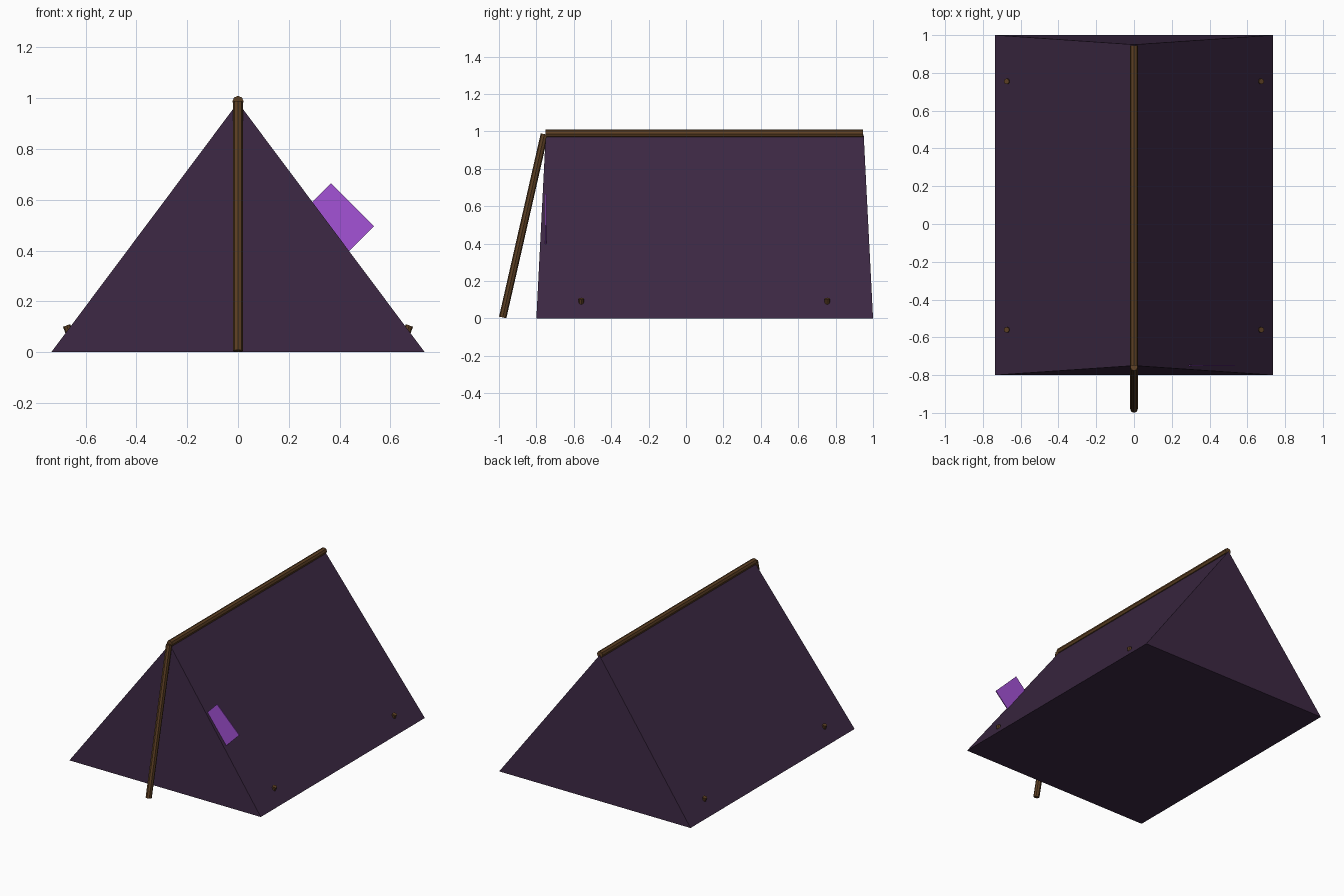
import bpy
import bmesh
from math import radians
from mathutils import Vector, Matrix

if "Cube" in bpy.data.objects:
    bpy.data.objects.remove(bpy.data.objects["Cube"], do_unlink=True)


def material(name, rgb):
    mat = bpy.data.materials.new(name)
    mat.use_nodes = True
    mat.diffuse_color = (*rgb, 1)
    mat.node_tree.nodes["Principled BSDF"].inputs["Base Color"].default_value = (*rgb, 1)
    return mat


CANVAS = material("dark plum canvas", (0.045, 0.021, 0.056))
WOOD = material("brown wood", (0.107, 0.050, 0.017))
PATCH = material("bright purple cloth", (0.37, 0.085, 0.67))


def finish(name, bm, mat):
    bmesh.ops.recalc_face_normals(bm, faces=bm.faces)
    mesh = bpy.data.meshes.new(name)
    bm.to_mesh(mesh)
    bm.free()
    mesh.materials.append(mat)
    obj = bpy.data.objects.new(name, mesh)
    bpy.context.scene.collection.objects.link(obj)
    return obj


def pole(name, start, end, radius, sides=8):
    """Straight faceted rod between two points."""
    start, end = Vector(start), Vector(end)
    axis = end - start
    bm = bmesh.new()
    bmesh.ops.create_cone(bm, cap_ends=True, segments=sides, radius1=radius,
                          radius2=radius, depth=axis.length)
    turn = axis.to_track_quat('Z', 'Y').to_matrix().to_4x4()
    bm.transform(Matrix.Translation((start + end) / 2) @ turn)
    return finish(name, bm, WOOD)


# Tent body: a closed ridge shape whose end walls lean inward
HALF_WIDTH, RIDGE = 0.735, 0.983
bm = bmesh.new()
ends = []
for foot_y, ridge_y in ((-0.8, -0.75), (1.0, 0.95)):
    ends.append([bm.verts.new(p) for p in ((-HALF_WIDTH, foot_y, 0),
                                           (HALF_WIDTH, foot_y, 0),
                                           (0, ridge_y, RIDGE))])
for end in ends:
    bm.faces.new(end)
front, back = ends
for i in range(3):
    j = (i + 1) % 3
    bm.faces.new((front[i], front[j], back[j], back[i]))
finish("tent_canvas", bm, CANVAS)

# Ridge pole and leaning front prop
pole("ridge_pole", (0, -0.75, 0.987), (0, 0.945, 0.987), 0.022)
pole("front_prop", (0, -0.98, 0.005), (0, -0.757, 0.985), 0.02)

# Four small pegs poking out of the lower slopes
for side, side_name in ((1, "left"), (-1, "right")):
    for y, end_name in ((-0.56, "front"), (0.755, "back")):
        pole(f"{end_name}_{side_name}_peg", (side * 0.66, y, 0.065),
             (side * 0.675, y, 0.105), 0.015)

# Cloth patch sticking out of the left slope, tilted 45 degrees
bm = bmesh.new()
bmesh.ops.create_cube(bm, size=1)
bm.transform(Matrix.Translation((0.38, -0.75, 0.51))
             @ Matrix.Rotation(radians(45), 4, 'Y')
             @ Matrix.Diagonal((0.24, 0.006, 0.2, 1)))
finish("cloth_patch", bm, PATCH)
